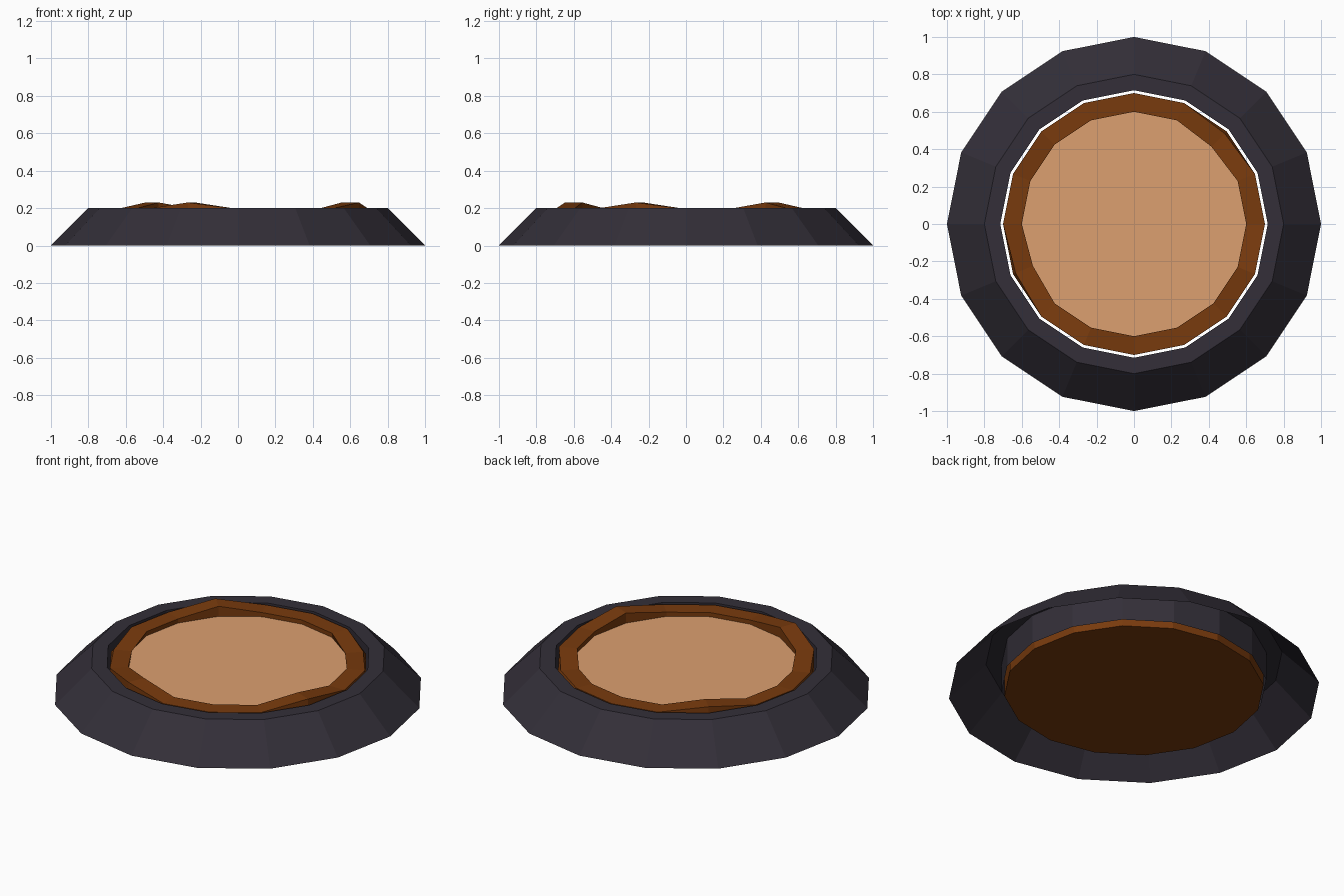
import bpy, bmesh
from math import sin, cos, tau

if "Cube" in bpy.data.objects:
    bpy.data.objects.remove(bpy.data.objects["Cube"])

N = 16


def material(name, rgb):
    m = bpy.data.materials.new(name)
    m.diffuse_color = (*rgb, 1)
    m.use_nodes = True
    m.node_tree.nodes["Principled BSDF"].inputs["Base Color"].default_value = m.diffuse_color
    return m


def ring(bm, r, z):
    """Ring of N vertices; r and z are functions of the side index."""
    return [bm.verts.new((r(k) * cos(tau * k / N), r(k) * sin(tau * k / N), z(k)))
            for k in range(N)]


def lathe(name, profile, mat, cap_start=False, cap_end=False):
    """Faceted shell through (radius, height) rings, listed from outside to inside."""
    bm = bmesh.new()
    rings = []
    for r, z in profile:
        rf = r if callable(r) else lambda k, r=r: r
        zf = z if callable(z) else lambda k, z=z: z
        rings.append(ring(bm, rf, zf))
    for a, b in zip(rings, rings[1:]):
        for k in range(N):
            j = (k + 1) % N
            bm.faces.new((a[k], a[j], b[j], b[k]))
    if cap_start:
        bm.faces.new(rings[0][::-1])
    if cap_end:
        bm.faces.new(rings[-1])
    me = bpy.data.meshes.new(name)
    bm.to_mesh(me)
    bm.free()
    me.materials.append(mat)
    ob = bpy.data.objects.new(name, me)
    bpy.context.collection.objects.link(ob)
    return ob


# Uneven crust edge: a few raised and a few dented corners
raised = {6, 11, 15}
dented = {2, 9}


def crust_z(k):
    return 0.23 if k in raised else 0.18 if k in dented else 0.195


def crust_r(base):
    return lambda k: base - (0.015 if k in dented else 0)


# Tin: flared skirt, flat rim and inner wall, open underneath
lathe("tin", [(1.0, 0), (0.8, 0.2), (0.715, 0.2), (0.715, 0.03)],
      material("tin_dark", (0.033, 0.028, 0.04)))

# Crust: closed bottom, side wall, uneven rim, inner wall
lathe("crust", [(0.7, 0), (0.7, 0.165), (crust_r(0.7), crust_z),
                (crust_r(0.6), crust_z), (0.6, 0.17)],
      material("crust_brown", (0.19, 0.043, 0.004)), cap_start=True)

# Filling: flat disc inside the crust
lathe("filling", [(0.6, 0.17)], material("filling_tan", (0.72, 0.35, 0.16)), cap_end=True)
